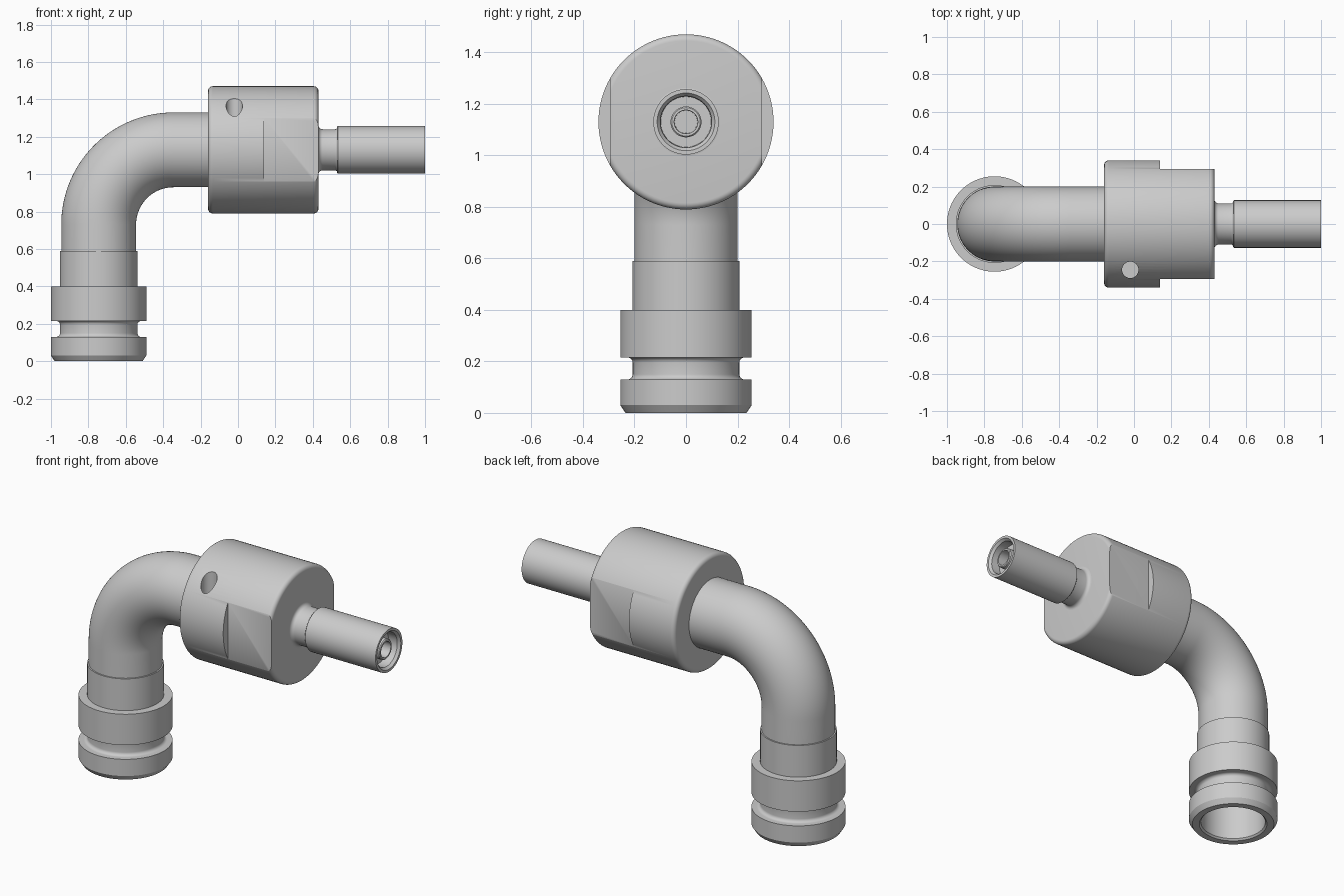
import bpy, bmesh
from math import sin, cos, pi, radians
from mathutils import Vector

SEG = 96
AXIS_Z = 1.13       # height of the horizontal axis
AXIS_X = -0.745     # position of the vertical axis
BEND = 0.4          # centreline radius of the elbow

cube = bpy.data.objects.get("Cube")
if cube:
    bpy.data.objects.remove(cube, do_unlink=True)

metal = bpy.data.materials.new("satin grey metal")
metal.use_nodes = True
metal.diffuse_color = (0.6, 0.6, 0.6, 1)
metal.node_tree.nodes["Principled BSDF"].inputs["Base Color"].default_value = (0.6, 0.6, 0.6, 1)


def loft(name, rings, closed=False):
    """Skin circles given as (x, z, direction angle, radius) along a path."""
    bm = bmesh.new()
    loops = []
    for x, z, a, r in rings:
        side = Vector((-sin(a), 0, cos(a))) * r
        loops.append([bm.verts.new(Vector((x, 0, z)) + side * cos(t) + Vector((0, r * sin(t), 0)))
                      for t in (2 * pi * i / SEG for i in range(SEG))])
    pairs = list(zip(loops, loops[1:]))
    if closed:
        pairs.append((loops[-1], loops[0]))
    else:
        bm.faces.new(loops[0])
        bm.faces.new(loops[-1])
    for a, b in pairs:
        for i in range(SEG):
            j = (i + 1) % SEG
            bm.faces.new((a[i], a[j], b[j], b[i]))
    bmesh.ops.recalc_face_normals(bm, faces=bm.faces)
    return add(name, bm)


def add(name, bm):
    mesh = bpy.data.meshes.new(name)
    bm.to_mesh(mesh)
    bm.free()
    mesh.materials.append(metal)
    obj = bpy.data.objects.new(name, mesh)
    bpy.context.collection.objects.link(obj)
    return obj


def horizontal(profile):
    return [(x, AXIS_Z, 0, r) for x, r in profile]


def vertical(profile):
    return [(AXIS_X, z, pi / 2, r) for z, r in profile]


def fillet(cx, cr, rad, start, end, steps=6):
    """Arc points (position, radius) of a profile, angles in degrees."""
    angles = [radians(start + (end - start) * i / steps) for i in range(steps + 1)]
    return [(cx + rad * cos(a), cr + rad * sin(a)) for a in angles]


def smooth(obj):
    bpy.ops.object.select_all(action='DESELECT')
    obj.select_set(True)
    bpy.context.view_layer.objects.active = obj
    bpy.ops.object.shade_smooth_by_angle(angle=radians(30))


# Grooved hose fitting with an open bore
bore = 0.185
fitting = loft("grooved_fitting", vertical(
    [(0, 0.195), (0, 0.235), (0.03, 0.255), (0.13, 0.255)]
    + fillet(0.15, 0.227, 0.02, 180, 270)
    + fillet(0.195, 0.227, 0.02, 270, 360)
    + [(0.215, 0.255), (0.40, 0.255), (0.40, 0.208), (0.59, 0.208), (0.59, bore), (0.01, bore)]),
    closed=True)

# Hollow elbow pipe, outside forward and inside back
path = [(AXIS_X, 0.58, pi / 2)]
for i in range(33):
    a = pi / 2 * (1 - i / 32)
    path.append((AXIS_X + BEND - BEND * sin(a), AXIS_Z - BEND + BEND * cos(a), a))
path.append((-0.15, AXIS_Z, 0))
elbow = loft("elbow_pipe", [p + (0.2,) for p in path] + [p + (bore,) for p in reversed(path)],
             closed=True)

# Main cylindrical body with rounded ends
body = loft("union_body", horizontal(
    fillet(-0.135, 0.315, 0.025, 180, 90) + fillet(0.405, 0.315, 0.025, 90, 0)))

# Wrench flats on both sides and the vertical pin hole
cutters = []
for side in (-1, 1):
    bm = bmesh.new()
    bmesh.ops.create_cube(bm, size=1)
    bmesh.ops.scale(bm, vec=(0.4, 0.2, 0.8), verts=bm.verts)
    bmesh.ops.translate(bm, vec=(0.34, side * 0.395, AXIS_Z), verts=bm.verts)
    cutters.append(add("flat_cutter", bm))
bm = bmesh.new()
bmesh.ops.create_cone(bm, cap_ends=True, segments=48, radius1=0.044, radius2=0.044, depth=0.5)
bmesh.ops.translate(bm, vec=(-0.02, -0.245, AXIS_Z + 0.32), verts=bm.verts)
cutters.append(add("hole_cutter", bm))

for c in cutters:
    c.hide_render = True
    mod = body.modifiers.new("cut", 'BOOLEAN')
    mod.operation = 'DIFFERENCE'
    mod.solver = 'EXACT'
    mod.object = c
bpy.context.view_layer.update()
cut = bpy.data.meshes.new_from_object(body.evaluated_get(bpy.context.evaluated_depsgraph_get()))
body.modifiers.clear()
body.data = cut
for c in cutters:
    bpy.data.objects.remove(c, do_unlink=True)

# Filleted neck and sleeve with a recessed end and hollow centre pin
neck = loft("neck", horizontal(
    [(0.42, 0.132)] + fillet(0.452, 0.132, 0.022, 180, 270)
    + fillet(0.518, 0.125, 0.015, 270, 350) + [(0.54, 0.123)]))
sleeve = loft("end_sleeve", horizontal(
    [(0.53, 0.1), (0.53, 0.123), (0.534, 0.127), (1, 0.127), (1, 0.112), (0.985, 0.1),
     (0.93, 0.098), (0.93, 0.06), (0.975, 0.06), (0.98, 0.055), (0.98, 0.046), (0.8, 0.044)]))

for part in (fitting, elbow, body, neck, sleeve):
    smooth(part)
